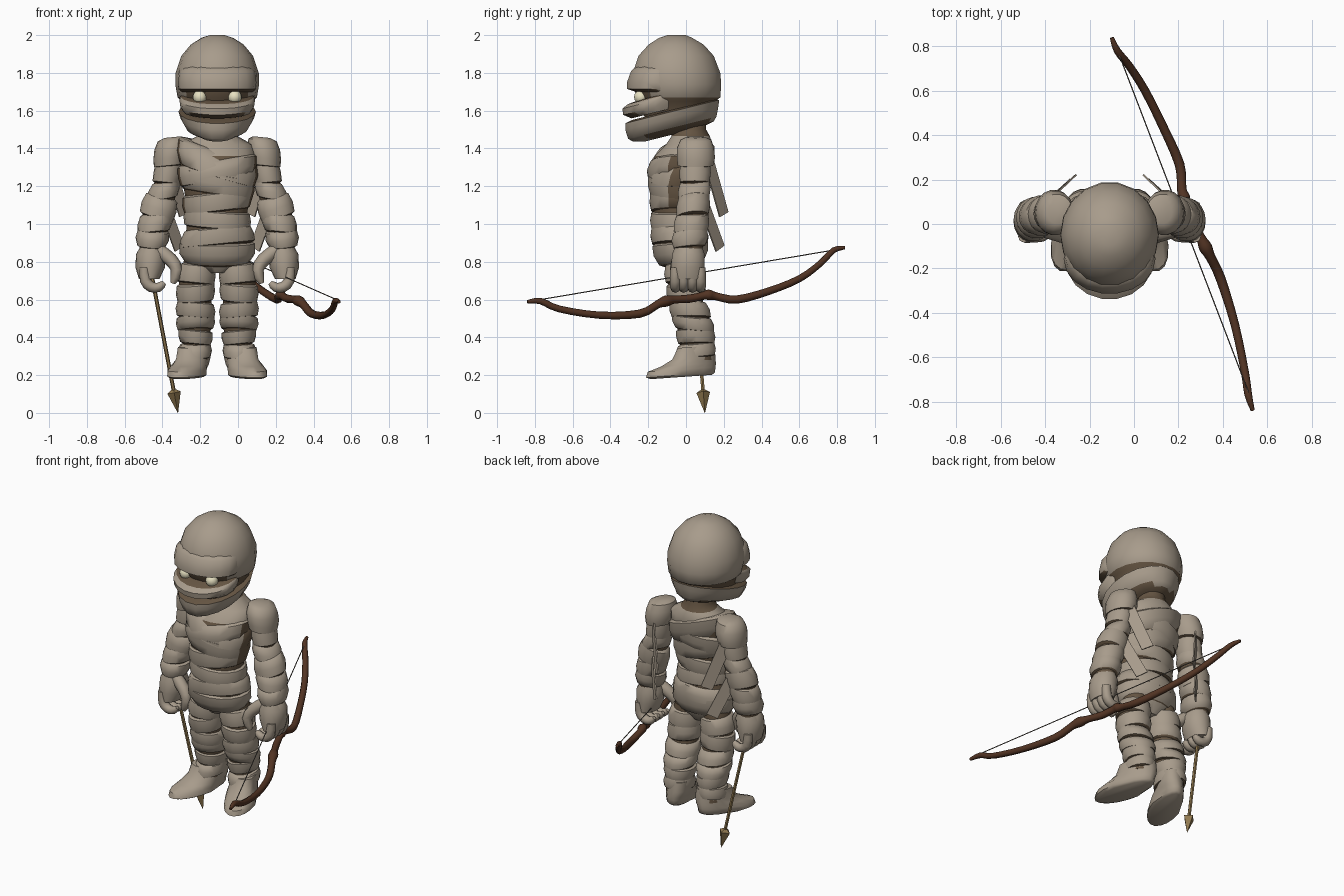
import bpy, bmesh, math
from mathutils import Vector

if "Cube" in bpy.data.objects:
    bpy.data.objects.remove(bpy.data.objects["Cube"])
BODY_X = -0.11  # the figure's own middle line


def material(name, rgb):
    m = bpy.data.materials.new(name)
    m.use_nodes = True
    m.diffuse_color = (*rgb, 1)
    m.node_tree.nodes["Principled BSDF"].inputs["Base Color"].default_value = (*rgb, 1)
    return m


WRAP = material("linen wrap", (0.39, 0.33, 0.26))
SKIN = material("dark skin", (0.13, 0.09, 0.055))
EYE = material("pale eye", (0.82, 0.77, 0.55))
WOOD = material("bow wood", (0.085, 0.034, 0.017))
CORD = material("bow string", (0.15, 0.13, 0.11))
SHAFT = material("arrow wood", (0.28, 0.19, 0.08))


def finish(name, bm, mats, mirror=False, on_body=True, rule=None, angle=45):
    """Turn a bmesh into an object; rule picks the faces of the second colour."""
    bmesh.ops.recalc_face_normals(bm, faces=bm.faces)
    bm.normal_update()
    if rule:
        for f in bm.faces:
            f.material_index = int(rule(f.calc_center_median(), f.normal))
    me = bpy.data.meshes.new(name)
    bm.to_mesh(me)
    bm.free()
    for m in mats:
        me.materials.append(m)
    me.shade_smooth()
    me.set_sharp_from_angle(angle=math.radians(angle))
    ob = bpy.data.objects.new(name, me)
    bpy.context.collection.objects.link(ob)
    if on_body:
        ob.location.x = BODY_X
    if mirror:
        ob.modifiers.new("Mirror", 'MIRROR')


def skin_rings(bm, rings):
    """Bridge rows of points and close both ends."""
    rows = [[bm.verts.new(p) for p in ring] for ring in rings]
    for a, b in zip(rows, rows[1:]):
        for i in range(len(a)):
            bm.faces.new((a[i - 1], a[i], b[i], b[i - 1]))
    bm.faces.new(rows[0])
    bm.faces.new(rows[-1])


def oval(z, cx, rx, front, back, tilt=(0, 0), n=18):
    pts = []
    for a in (2 * math.pi * i / n for i in range(n)):
        dx, dy = rx * math.cos(a), (back - front) / 2 * math.sin(a)
        pts.append(Vector((cx + dx, (front + back) / 2 + dy, z + tilt[0] * dx + tilt[1] * dy)))
    return pts


def loft(name, sections, mats, tilt=(0, 0), **kw):
    bm = bmesh.new()
    skin_rings(bm, [oval(*s, tilt=tilt) for s in sections])
    finish(name, bm, mats, **kw)


def grow(s, d):
    return (s[0], s[1], s[2] + d, s[3] - d, s[4] + d)


def section_at(sections, z):
    for a, b in zip(sections, sections[1:]):
        if min(a[0], b[0]) <= z <= max(a[0], b[0]):
            t = (z - a[0]) / (b[0] - a[0])
            return [p + (q - p) * t for p, q in zip(a, b)]


def bandages(name, sections, bands, rule=lambda c, n: n.z < -.5, **kw):
    """Overlapping padded strips, dark on the underside, wound around a part."""
    for k, (low, high, tx, ty) in enumerate(bands):
        strip = [grow(section_at(sections, low + (high - low) * t), d)
                 for t, d in ((0, -.02), (.1, 0), (.5, .007), (.9, 0), (1, -.018))]
        loft(f"{name}_{k + 1}", strip, [WRAP, SKIN], tilt=(tx, ty), rule=rule, **kw)


def tube(bm, path, radii, ref, n=8):
    path, rings = [Vector(p) for p in path], []
    for i, p in enumerate(path):
        d = (path[min(i + 1, len(path) - 1)] - path[max(i - 1, 0)]).normalized()
        u = d.cross(Vector(ref)).normalized()
        w = d.cross(u)
        rings.append([p + radii[i] * (u * math.cos(a) + w * math.sin(a))
                      for a in (2 * math.pi * k / n for k in range(n))])
    skin_rings(bm, rings)


def smooth_path(points, steps=3):
    """Catmull-Rom curve through points of any dimension."""
    p = [Vector(q) for q in (points[0], *points, points[-1])]
    out = []
    for a, b, c, d in zip(p, p[1:], p[2:], p[3:]):
        for t in (s / steps for s in range(steps)):
            out.append(b + (c - a) * t / 2 + (a - b * 2.5 + c * 2 - d / 2) * t ** 2
                       + (b * 1.5 - a / 2 - c * 1.5 + d / 2) * t ** 3)
    return out + [p[-1]]


# Trunk: sections are height, centre, half width, front, back
trunk = [(.74, 0, .07, -.10, .06), (.80, 0, .18, -.15, .10), (.88, 0, .205, -.18, .12),
         (.97, 0, .175, -.185, .11), (1.05, 0, .17, -.185, .10), (1.15, 0, .183, -.19, .11),
         (1.27, 0, .20, -.205, .13), (1.36, 0, .215, -.18, .15), (1.42, 0, .20, -.12, .155),
         (1.465, 0, .12, -.09, .14), (1.50, 0, .095, -.09, .12), (1.60, 0, .095, -.10, .12)]
loft("trunk", [grow(s, -.012) for s in trunk], [WRAP, SKIN],
     rule=lambda c, n: .9 < c.z < 1.35 or c.z > 1.47)
bandages("trunk_wrap", trunk,
         [(.78, .91, 0, .1), (.885, .985, .10, 0), (.975, 1.075, -.08, .05), (1.06, 1.17, .12, 0),
          (1.15, 1.27, -.16, 0), (1.22, 1.34, .16, 0), (1.25, 1.40, -.32, .1)],
         rule=lambda c, n: n.z < -.55 or abs(n.x) > .88 and c.z > 1.06)

# Legs and feet
leg = [(.82, .10, .085, -.11, .09), (.70, .115, .10, -.11, .10), (.60, .115, .095, -.09, .10),
       (.52, .115, .10, -.08, .13), (.45, .115, .095, -.06, .15), (.38, .115, .08, -.04, .15),
       (.28, .12, .085, -.06, .155)]
loft("legs", [grow(s, -.012) for s in leg], [SKIN], mirror=True)
bandages("leg_wrap", leg, [(.68, .79, .1, 0), (.585, .69, -.08, .1), (.50, .59, .08, 0),
                           (.435, .515, -.05, -.1), (.36, .44, .1, 0), (.29, .37, 0, .1)],
         mirror=True)
foot = [(.19, .13, .07, -.19, .14), (.20, .13, .085, -.215, .155), (.23, .13, .085, -.205, .16),
        (.255, .125, .085, -.135, .16), (.29, .12, .083, -.075, .158), (.35, .12, .08, -.045, .15)]
feet = bmesh.new()
skin_rings(feet, [oval(*s, tilt=(0, .07)) for s in foot])
for v in feet.verts:  # toes turn outward and spread
    v.co.x += -.28 * (v.co.y - .06) + (.15 * (v.co.x - .13) if v.co.y < 0 else 0)
finish("feet", feet, [WRAP], mirror=True, angle=50)

# Arms
arm = [(1.38, .25, .07, -.03, .13), (1.25, .265, .066, -.03, .125), (1.15, .29, .082, -.04, .125),
       (1.05, .32, .088, -.05, .12), (.97, .335, .085, -.065, .115), (.90, .348, .08, -.075, .11),
       (.84, .355, .06, -.05, .09)]
loft("arms", [grow(s, -.012) for s in arm], [SKIN], mirror=True)
loft("shoulders", [(1.46, .235, .045, 0, .10), (1.445, .24, .075, -.03, .135),
                   (1.40, .245, .088, -.05, .15), (1.35, .25, .088, -.05, .155),
                   (1.31, .255, .08, -.045, .145), (1.30, .255, .05, 0, .10)],
     [WRAP, SKIN], tilt=(-.1, 0), mirror=True, rule=lambda c, n: n.z < -.5)
bandages("arm_wrap", arm, [(1.21, 1.33, .1, 0), (1.13, 1.23, -.15, .1), (1.03, 1.15, .3, .1),
                           (.95, 1.06, -.1, 0), (.87, .97, .1, .1)], mirror=True)

# Hands with curled fingers
loft("palms", [(.90, .345, .05, -.05, .08), (.84, .35, .08, -.075, .10),
               (.77, .355, .078, -.08, .10), (.71, .36, .055, -.075, .095)],
     [WRAP], mirror=True, angle=60)
fingers = bmesh.new()
for y in (-.056, -.012, .034, .077):
    tube(fingers, smooth_path([(.385, y, .77), (.38, y, .70), (.35, y, .667), (.31, y, .665),
                               (.28, y, .69)], 2),
         [.027, .028, .029, .029, .028, .027, .025, .021, .012], (0, 1, 0))
tube(fingers, smooth_path([(.31, -.02, .86), (.245, -.04, .81), (.215, -.055, .755),
                           (.235, -.055, .685)], 2),
     [.036, .037, .036, .034, .031, .026, .013], (0, 1, 0))
finish("fingers", fingers, [WRAP], mirror=True, angle=60)

# Head: dome with a dark eye slot, brow fold, cheek fold and jaw strap
dome = [(2.0, 0, .04, -.10, 0), (1.985, 0, .085, -.145, .035), (1.95, 0, .14, -.20, .095),
        (1.89, 0, .19, -.255, .15), (1.80, 0, .22, -.285, .185), (1.74, 0, .222, -.285, .19),
        (1.67, 0, .21, -.265, .185), (1.65, 0, .187, -.25, .155), (1.56, 0, .165, -.22, .14)]
loft("head_dome", dome, [WRAP, SKIN], angle=60,
     rule=lambda c, n: c.z < 1.665 or (c.z < 1.73 and c.y < -.17))
loft("brow_fold", [(1.835, 0, .17, -.265, 0), (1.81, 0, .20, -.293, 0), (1.75, 0, .207, -.315, 0),
                   (1.715, 0, .205, -.315, 0), (1.70, 0, .19, -.27, 0)],
     [WRAP, SKIN], angle=50, rule=lambda c, n: n.z < -.6)
loft("cheek_fold", [(1.595, 0, .18, -.29, 0), (1.62, 0, .195, -.335, .01), (1.655, 0, .20, -.34, .02),
                    (1.675, 0, .195, -.31, .02), (1.685, 0, .18, -.26, 0)],
     [WRAP, SKIN], tilt=(0, .25), rule=lambda c, n: abs(n.z) > .85)
loft("jaw_strap", [(1.475, 0, .055, -.22, .09), (1.49, 0, .11, -.285, .15),
                   (1.51, 0, .165, -.31, .165), (1.56, 0, .195, -.325, .175),
                   (1.595, 0, .205, -.325, .18), (1.605, 0, .18, -.29, .155)],
     [WRAP, SKIN], tilt=(0, .25), rule=lambda c, n: n.z < -.7 and c.y > -.2 or n.z > .7)
eyes = bmesh.new()
bmesh.ops.create_uvsphere(eyes, u_segments=12, v_segments=8, radius=.037)
bmesh.ops.translate(eyes, verts=eyes.verts, vec=(.092, -.238, 1.672))
finish("eyes", eyes, [EYE], mirror=True)

# Loose linen ends hanging behind the shoulders
normal, strips = Vector((.67, .74, 0)), bmesh.new()
for top, bottom in (((.27, .11, 1.37), (.175, .20, 1.05)), ((.28, .10, 1.09), (.20, .18, .87))):
    top, bottom, thick = Vector(top), Vector(bottom), normal * .004
    side = (bottom - top).cross(normal).normalized() * .036
    skin_rings(strips, [[p + side + thick, p - side + thick, p - side - thick, p + side - thick]
                        for p in (top, bottom)])
finish("loose_ends", strips, [WRAP], mirror=True, angle=30)

# Bow with two grip collars: each point carries its thickness
bow_path = smooth_path([
    (.535, -.84, .588, .009), (.515, -.77, .592, .017), (.50, -.67, .55, .018),
    (.455, -.455, .517, .019), (.39, -.245, .525, .022), (.345, -.15, .575, .022),
    (.322, -.105, .592, .030), (.30, -.06, .60, .021), (.26, .02, .605, .022),
    (.235, .09, .62, .021), (.225, .12, .625, .028), (.215, .16, .617, .021),
    (.205, .27, .60, .022), (.13, .44, .645, .020), (.05, .60, .71, .019),
    (-.02, .71, .79, .018), (-.075, .78, .86, .016), (-.10, .84, .875, .009)])
bow, string = bmesh.new(), bmesh.new()
tube(bow, [p[:3] for p in bow_path], [p[3] for p in bow_path], (0, 0, 1))
finish("bow", bow, [WOOD], on_body=False, angle=60)
tube(string, [(.52, -.77, .60), (-.07, .77, .86)], [.003, .003], (0, 0, 1), n=5)
finish("bow_string", string, [CORD], on_body=False)

# Arrow pointing down from the right hand
arrow, nock, tip = bmesh.new(), Vector((-.455, .04, .72)), Vector((-.318, .10, 0))
base, collar = nock.lerp(tip, .85), nock.lerp(tip, .83)
tube(arrow, [nock, base], [.0105, .0105], (0, 1, 0), n=6)
tube(arrow, [collar, base, tip], [.012, .036, .001], (0, 1, 0), n=4)
finish("arrow", arrow, [SHAFT], on_body=False, angle=30)
